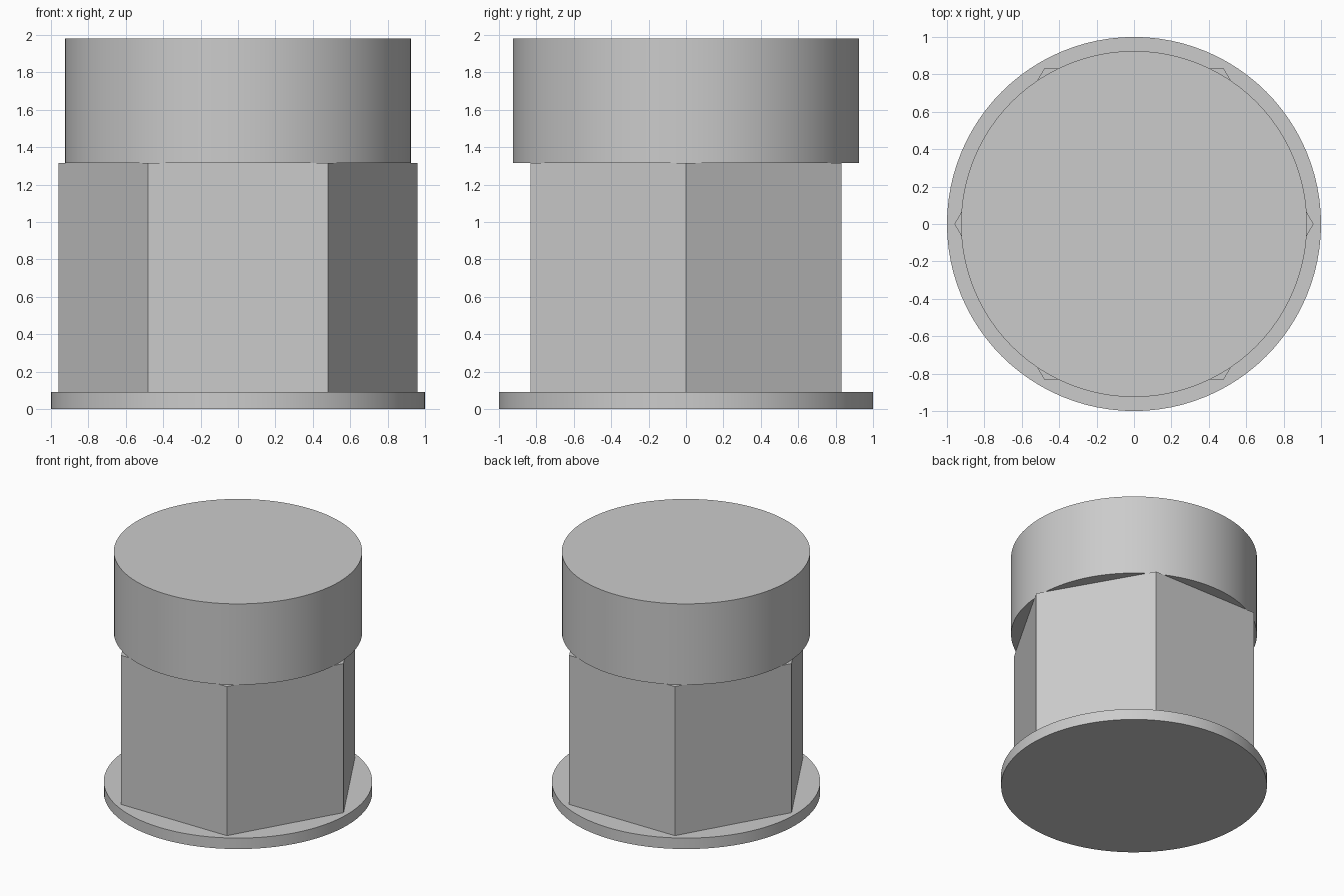
import bpy
import bmesh
from math import cos, sin, tau, radians

cube = bpy.data.objects.get("Cube")
if cube:
    bpy.data.objects.remove(cube, do_unlink=True)

# One plain grey for the whole model
grey = bpy.data.materials.new("plain grey")
grey.use_nodes = True
colour = (0.6, 0.6, 0.6, 1)
grey.diffuse_color = colour
grey.node_tree.nodes["Principled BSDF"].inputs["Base Color"].default_value = colour


def prism(name, sides, radius, bottom, top, smooth=False):
    """Upright prism with a corner on the +x axis."""
    bm = bmesh.new()
    ring = [bm.verts.new((radius * cos(tau * i / sides),
                          radius * sin(tau * i / sides), bottom))
            for i in range(sides)]
    base = bm.faces.new(ring)
    lifted = bmesh.ops.extrude_face_region(bm, geom=[base], use_keep_orig=True)
    for v in lifted["geom"]:
        if isinstance(v, bmesh.types.BMVert):
            v.co.z = top
    bmesh.ops.recalc_face_normals(bm, faces=bm.faces)
    mesh = bpy.data.meshes.new(name)
    bm.to_mesh(mesh)
    bm.free()
    mesh.materials.append(grey)
    obj = bpy.data.objects.new(name, mesh)
    bpy.context.collection.objects.link(obj)
    if smooth:
        bpy.ops.object.select_all(action="DESELECT")
        obj.select_set(True)
        bpy.context.view_layer.objects.active = obj
        bpy.ops.object.shade_smooth_by_angle(angle=radians(30))
    return obj


# Thin round flange, six-sided body and round cap, stacked
prism("base_flange", 96, 1.0, 0, 0.09, smooth=True)
prism("hexagonal_body", 6, 0.96, 0.09, 1.315)
prism("round_cap", 96, 0.925, 1.315, 1.98, smooth=True)
